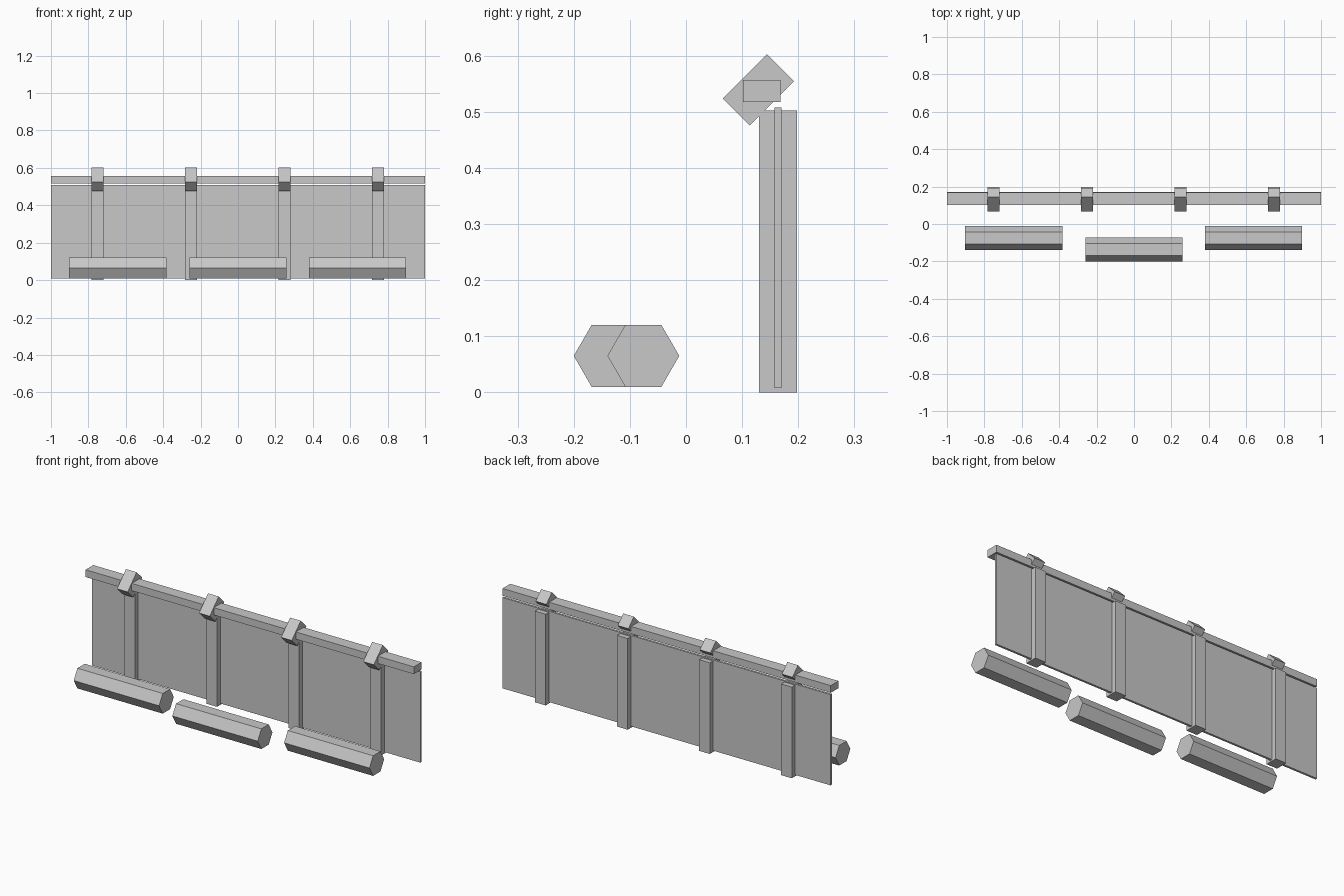
import bpy
from math import radians

cube = bpy.data.objects.get("Cube")
if cube:
    bpy.data.objects.remove(cube, do_unlink=True)

grey = bpy.data.materials.new("plain grey")
grey.use_nodes = True
colour = (0.58, 0.58, 0.58, 1)
grey.diffuse_color = colour
grey.node_tree.nodes["Principled BSDF"].inputs["Base Color"].default_value = colour


def finish(name):
    obj = bpy.context.object
    obj.name = name
    obj.data.materials.append(grey)
    return obj


def box(name, centre, size, tilt=0):
    bpy.ops.mesh.primitive_cube_add(size=1, location=centre, rotation=(radians(tilt), 0, 0))
    obj = finish(name)
    obj.scale = size
    return obj


def log(name, centre):
    # Hexagonal log lying along x, with flat faces on top and bottom
    bpy.ops.mesh.primitive_cylinder_add(vertices=6, radius=0.064, depth=0.52, location=centre,
                                        rotation=(0, radians(90), 0))
    obj = finish(name)
    # Point two corners of the hexagon along y
    ys = [abs(v.co.y) for v in obj.data.vertices]
    if max(ys) < 0.06:
        for v in obj.data.vertices:
            v.co.x, v.co.y = -v.co.y, v.co.x
    return obj


# Thin fence panel and the rail above it
box("panel", (0, 0.164, 0.258), (2, 0.012, 0.5))
box("top_rail", (0, 0.135, 0.537), (2, 0.067, 0.04))

# Posts with tilted blocks holding the rail
for i in range(4):
    x = -0.751 + i * 0.5
    box(f"post_{i + 1}", (x, 0.164, 0.251), (0.065, 0.068, 0.502))
    box(f"rail_block_{i + 1}", (x, 0.129, 0.539), (0.065, 0.111, 0.068), 45)

# Logs on the ground in front
log("right_log", (-0.643, -0.076, 0.065))
log("middle_log", (0, -0.136, 0.065))
log("left_log", (0.639, -0.076, 0.065))
